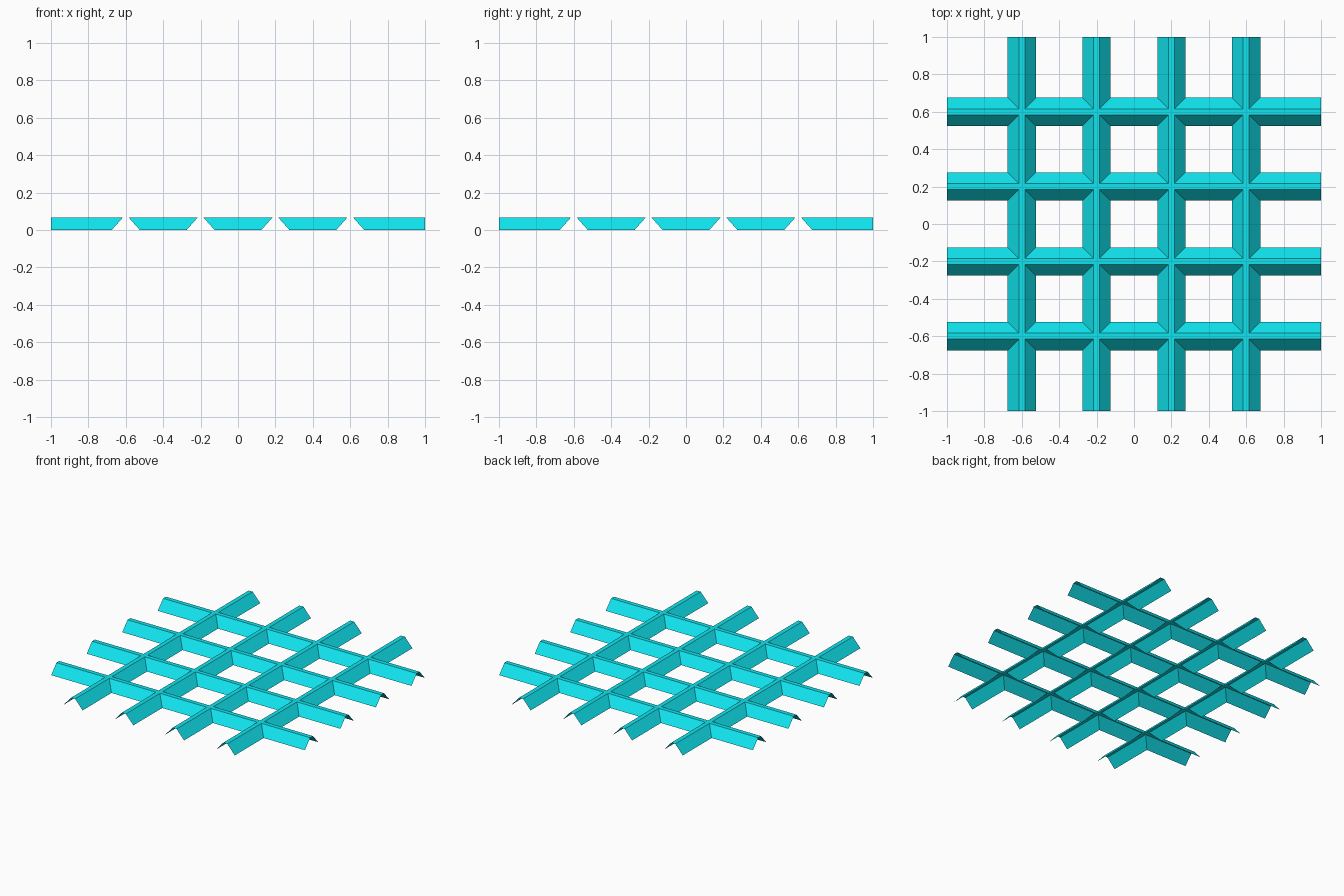
import bpy, bmesh

if "Cube" in bpy.data.objects:
    bpy.data.objects.remove(bpy.data.objects["Cube"])

CENTRES = [-0.6, -0.2, 0.2, 0.6]   # bar centre lines in both directions
W, T, H = 0.075, 0.016, 0.066      # half width at foot, half width of ridge, height

mat = bpy.data.materials.new("cyan")
mat.diffuse_color = (0.005, 0.78, 0.86, 1)
mat.use_nodes = True
mat.node_tree.nodes["Principled BSDF"].inputs["Base Color"].default_value = mat.diffuse_color

bm = bmesh.new()


def face(pts, swap=False):
    """Add a flat face with its normal upwards; swap turns an x bar into a y bar."""
    if swap:
        pts = [(y, x, z) for x, y, z in pts]
    f = bm.faces.new([bm.verts.new(p) for p in pts])
    f.normal_update()
    if f.normal.z < 0:
        f.normal_flip()


# stretches of bar between crossings: (ridge start, foot start, ridge end, foot end)
starts = [(-1, -1)] + [(c + T, c + W) for c in CENTRES]
ends = [(c - T, c - W) for c in CENTRES] + [(1, 1)]

for swap in (False, True):
    for c in CENTRES:
        for (rs, fs), (re, fe) in zip(starts, ends):
            # flat ridge strip
            face([(rs, c - T, H), (re, c - T, H), (re, c + T, H), (rs, c + T, H)], swap)
            # two sloping sides, mitred against the crossing bars
            for s in (-1, 1):
                face([(fs, c + s * W, 0), (fe, c + s * W, 0),
                      (re, c + s * T, H), (rs, c + s * T, H)], swap)

# small flat squares where the ridges cross
for x in CENTRES:
    for y in CENTRES:
        face([(x - T, y - T, H), (x + T, y - T, H), (x + T, y + T, H), (x - T, y + T, H)])

bmesh.ops.remove_doubles(bm, verts=bm.verts, dist=1e-4)
mesh = bpy.data.meshes.new("lattice_grid")
bm.to_mesh(mesh)
bm.free()
mesh.materials.append(mat)
bpy.context.collection.objects.link(bpy.data.objects.new("lattice_grid", mesh))
